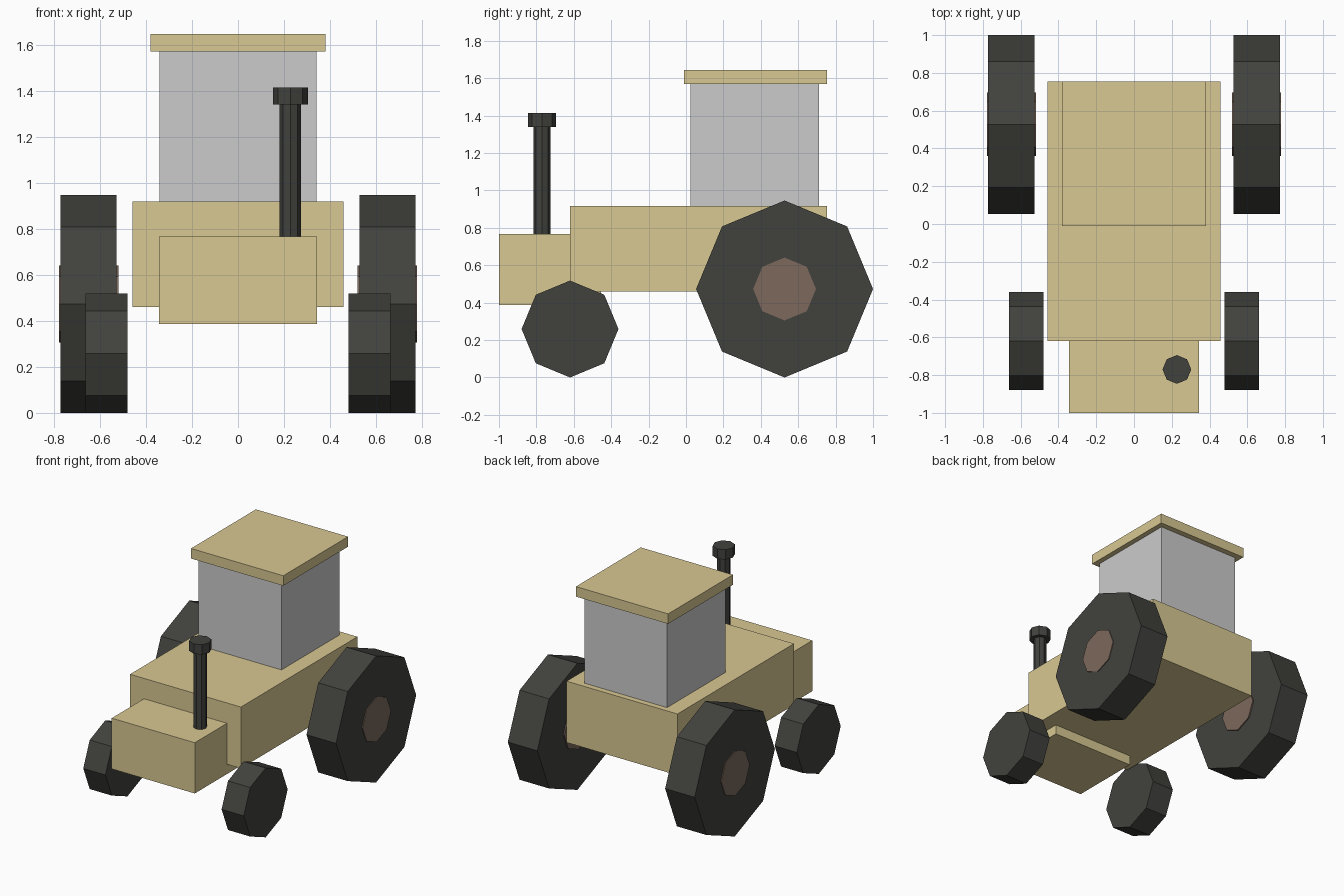
import bpy
import math

if "Cube" in bpy.data.objects:
    bpy.data.objects.remove(bpy.data.objects["Cube"])


def material(name, color):
    m = bpy.data.materials.new(name)
    m.diffuse_color = (*color, 1)
    m.use_nodes = True
    m.node_tree.nodes["Principled BSDF"].inputs["Base Color"].default_value = m.diffuse_color
    return m


PAINT = material("paint", (0.69, 0.58, 0.29))
RUBBER = material("rubber", (0.053, 0.053, 0.048))
RUST = material("hub_brown", (0.20, 0.14, 0.107))


def finish(ob, name, mat):
    ob.name = name
    if mat:
        ob.data.materials.append(mat)
    return ob


def box(name, x_half, y0, y1, z0, z1, mat=None):
    bpy.ops.mesh.primitive_cube_add(size=1, location=(0, (y0 + y1) / 2, (z0 + z1) / 2))
    ob = bpy.context.object
    ob.scale = (2 * x_half, y1 - y0, z1 - z0)
    bpy.ops.object.transform_apply(location=False, rotation=False, scale=True)
    return finish(ob, name, mat)


def octagon(name, radius, depth, loc, mat, rot=(0, 0, 0)):
    bpy.ops.mesh.primitive_cylinder_add(vertices=8, radius=radius, depth=depth,
                                        location=loc, rotation=rot)
    return finish(bpy.context.object, name, mat)


def wheel_part(name, radius, x0, x1, y, z, mat):
    for side, s in (("left", -1), ("right", 1)):
        octagon(f"{name}_{side}", radius, x1 - x0, (s * (x0 + x1) / 2, y, z), mat,
                (0, math.pi / 2, 0))


# Body, hood, cab and roof
box("body", 0.458, -0.62, 0.755, 0.46, 0.918, PAINT)
box("hood", 0.343, -1.0, -0.455, 0.387, 0.766, PAINT)
box("cab", 0.342, 0.025, 0.712, 0.90, 1.572)
box("roof", 0.381, -0.01, 0.755, 1.57, 1.645, PAINT)

# Wheels and rear hubs
wheel_part("rear_wheel", 0.473, 0.528, 0.772, 0.527, 0.473, RUBBER)
wheel_part("front_wheel", 0.259, 0.48, 0.663, -0.62, 0.259, RUBBER)
wheel_part("rear_hub", 0.168, 0.519, 0.778, 0.527, 0.473, RUST)

# Exhaust stack
octagon("exhaust_pipe", 0.046, 0.65, (0.227, -0.77, 1.025), RUBBER)
octagon("exhaust_cap", 0.076, 0.074, (0.227, -0.77, 1.377), RUBBER)
